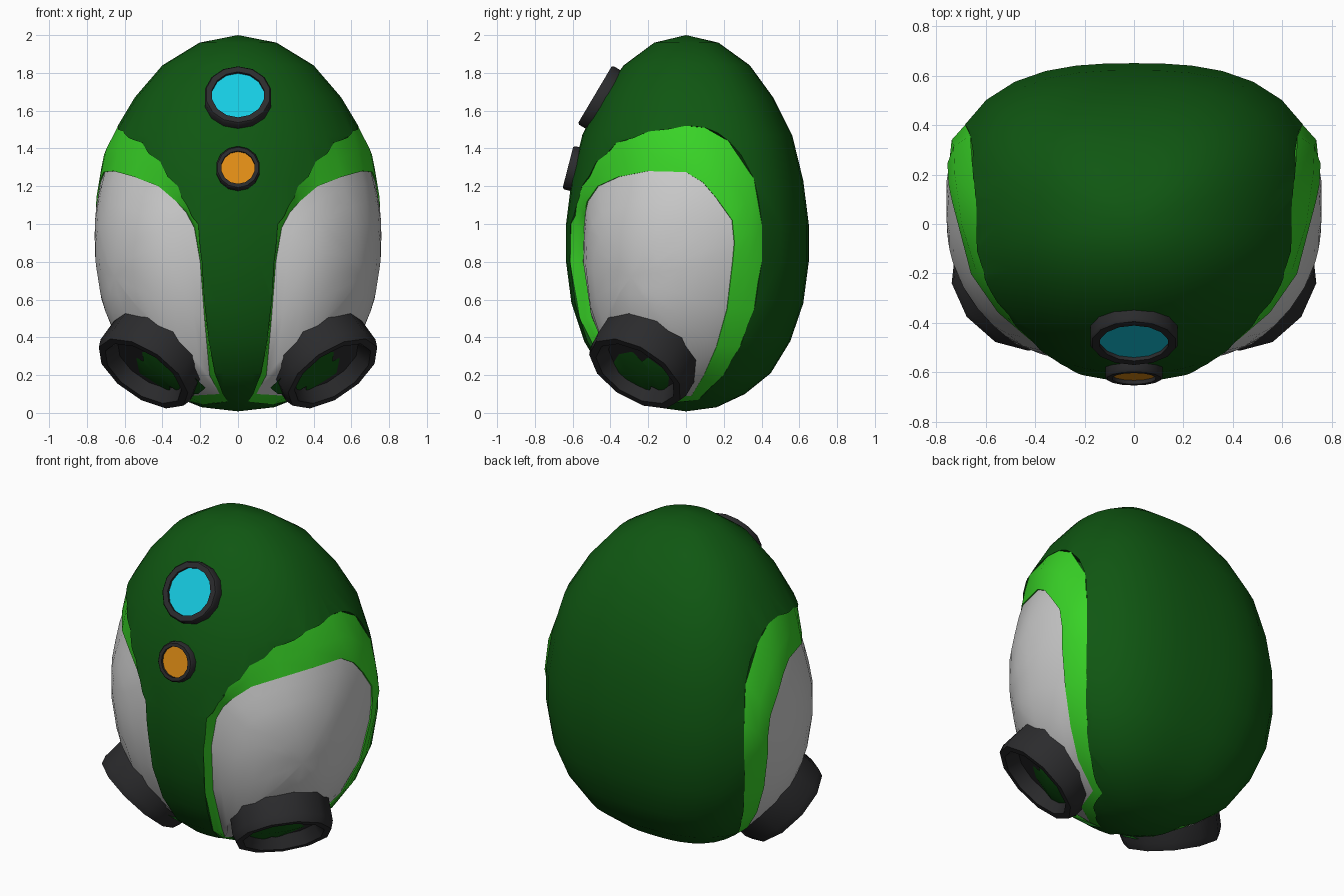
import bpy, bmesh, math
from mathutils import Vector

if "Cube" in bpy.data.objects:
    bpy.data.objects.remove(bpy.data.objects["Cube"])


def material(name, rgb):
    m = bpy.data.materials.new(name)
    m.diffuse_color = (*rgb, 1)
    m.use_nodes = True
    m.node_tree.nodes["Principled BSDF"].inputs["Base Color"].default_value = m.diffuse_color
    return m


DARK = material("dark green", (0.005, 0.095, 0.006))
LIGHT = material("light green", (0.04, 0.65, 0.02))
GREY = material("pale grey", (0.60, 0.60, 0.60))
BLACK = material("charcoal", (0.024, 0.024, 0.026))
CYAN = material("cyan", (0.008, 0.60, 0.76))
ORANGE = material("orange", (0.76, 0.27, 0.008))

# Egg outline: height and relative width
PROFILE = [(0.008, 0), (0.03, 0.25), (0.1, 0.48), (0.21, 0.69), (0.38, 0.85), (0.58, 0.955),
           (0.8, 1), (1.0, 1), (1.23, 0.955), (1.47, 0.865), (1.67, 0.71), (1.84, 0.52),
           (1.96, 0.265), (2.0, 0)]


def egg(phi, z, k=1.0):
    """Point on the egg at azimuth phi (degrees from the front towards +x) and height z."""
    s = 0
    for (z0, s0), (z1, s1) in zip(PROFILE, PROFILE[1:]):
        if z0 <= z <= z1:
            s = s0 + (s1 - s0) * (z - z0) / (z1 - z0)
    a = math.radians(phi)
    sn, cs = math.sin(a), math.cos(a)
    b, n = (0.635, 2.0) if cs > 0 else (0.65, 2.7)
    r = (abs(sn / 0.77) ** n + abs(cs / b) ** n) ** (-1 / n)
    return Vector((sn * r * s * k, -cs * r * s * k, z))


def finish(name, bm, mat, mirror=False, angle=40):
    bmesh.ops.recalc_face_normals(bm, faces=bm.faces)
    me = bpy.data.meshes.new(name)
    bm.to_mesh(me)
    bm.free()
    me.materials.append(mat)
    ob = bpy.data.objects.new(name, me)
    bpy.context.collection.objects.link(ob)
    bpy.ops.object.select_all(action='DESELECT')
    ob.select_set(True)
    bpy.context.view_layer.objects.active = ob
    if mirror:
        ob.modifiers.new("mirror", 'MIRROR').use_mirror_merge = False
        bpy.ops.object.modifier_apply(modifier="mirror")
    bpy.ops.object.shade_smooth_by_angle(angle=math.radians(angle))
    return ob


def loft(bm, rings, start=None, end=None):
    """Skin closed rings of points; optional fan points close the ends."""
    vs = [[bm.verts.new(p) for p in r] for r in rings]
    n = len(vs[0])
    for r0, r1 in zip(vs, vs[1:]):
        for i in range(n):
            j = (i + 1) % n
            bm.faces.new((r0[i], r0[j], r1[j], r1[i]))
    for ring, tip in ((vs[0], start), (vs[-1], end)):
        if tip is not None:
            t = bm.verts.new(tip)
            for i in range(n):
                bm.faces.new((ring[i], ring[(i + 1) % n], t))


# Cheek opening: outer edge (azimuth, height)
OUTER = [(14, .06), (16, .2), (16.6, .5), (17.3, .8), (19, 1.0), (25, 1.1), (30, 1.2), (41, 1.33),
         (54, 1.43), (72, 1.49), (90, 1.52), (99, 1.51), (109, 1.44), (118.5, 1.24), (120.5, 1.0),
         (120.5, .8), (119, .55), (116, .35), (112, .2), (103, .07), (60, .045)]
# Inner edge of the rim (azimuth, height, depth factor)
INNER = [(20, .1, .92), (22, .2, .92), (19.5, .5, .9), (20, .8, .905), (23, .98, .91), (27, 1.06, .93),
         (32, 1.12, .95), (42, 1.2, .955), (57, 1.25, .96), (73, 1.28, .975), (90, 1.275, .985),
         (97, 1.22, 1.0), (102, 1.14, 1.01), (108, 1.02, 1.01), (109, .9, 1.0), (108.5, .8, .99),
         (107.5, .55, .98), (105, .35, .97), (101, .2, .96), (95, .09, .95), (60, .09, .93)]

# Helmet shell
bm = bmesh.new()
loft(bm, [[egg(i * 10, z) for i in range(36)] for z, s in PROFILE[1:-1]],
     (0, 0, PROFILE[0][0]), (0, 0, 2))
shell = finish("helmet_shell", bm, DARK)

# Cutter that pockets both cheeks
bm = bmesh.new()
loft(bm, [[egg(p, z, k) for p, z in OUTER] for k in (0.75, 1.4)],
     egg(68, .75, .72), egg(68, .75, 1.45))
cutter = finish("cheek_cutter", bm, DARK, mirror=True)
cutter.hide_render = True
mod = shell.modifiers.new("pockets", 'BOOLEAN')
mod.operation, mod.solver, mod.object = 'DIFFERENCE', 'EXACT', cutter
bpy.context.view_layer.objects.active = shell
bpy.ops.object.modifier_apply(modifier="pockets")
bpy.data.objects.remove(cutter)
bpy.ops.object.select_all(action='DESELECT')
shell.select_set(True)
bpy.ops.object.shade_smooth_by_angle(angle=math.radians(35))

# Light rim around each cheek, bulging slightly at the upper rear
bm = bmesh.new()
middle = []
for (p0, z0), (p1, z1, k) in zip(OUTER, INNER):
    bulge = 0.025 if p0 > 80 and z0 > 0.9 else 0
    middle.append(egg((p0 + p1) / 2, (z0 + z1) / 2, (0.995 + k) / 2 + bulge))
loft(bm, [[egg(p, z, .997) for p, z in OUTER], middle, [egg(*q) for q in INNER],
          [egg(p, z, k - .05) for p, z, k in INNER]])
finish("cheek_rim", bm, LIGHT, mirror=True, angle=50)

# Grey cheek panel
bm = bmesh.new()
C = (66, 0.72)
rings = []
for t in (0, .12, .3, .5, .7, .85):
    rings.append([egg(p + (C[0] - p) * t, z + (C[1] - z) * t,
                      (k - .01) + (.982 - k + .01) * min(1, t * 2.5)) for p, z, k in INNER])
loft(bm, rings, None, egg(*C, .982))
finish("cheek_panel", bm, GREY, mirror=True, angle=60)


def turned(name, mat, centre, axis, profile, sides, mirror=False, closed=True):
    """Lathe (radius, offset along axis) around an axis."""
    q = Vector(axis).normalized().to_track_quat('Z', 'Y')
    c = Vector(centre)
    bm = bmesh.new()
    rings = [[c + q @ Vector((r * math.cos(a), r * math.sin(a), h))
              for a in [2 * math.pi * (i + .5) / sides for i in range(sides)]] for r, h in profile]
    ends = [c + q @ Vector((0, 0, profile[i][1])) for i in (0, -1)] if closed else (None, None)
    loft(bm, rings, *ends)
    finish(name, bm, mat, mirror)


# Filter cups on the lower cheeks
turned("filter_cup", BLACK, (.45, -.22, .285), (.5, -.46, -.74),
       [(.285, -.105), (.29, .06), (.275, .105), (.235, .105), (.2, .03)], 11, mirror=True)

# Forehead lamps: housing ring plus coloured lens
for name, mat, c, axis, ro, ri in (
        ("upper_lamp", CYAN, (0, -.482, 1.685), (0, -.86, .51), .18, .14),
        ("lower_lamp", ORANGE, (0, -.625, 1.30), (0, -.967, .25), .118, .09)):
    turned(name + "_housing", BLACK, c, axis,
           [(ro, -.07), (ro, -.01), (ro - .008, 0), (ri, 0), (ri, -.05)], 14, closed=False)
    turned(name + "_lens", mat, c, axis, [(ri + .003, -.06), (ri + .003, -.016)], 14)
